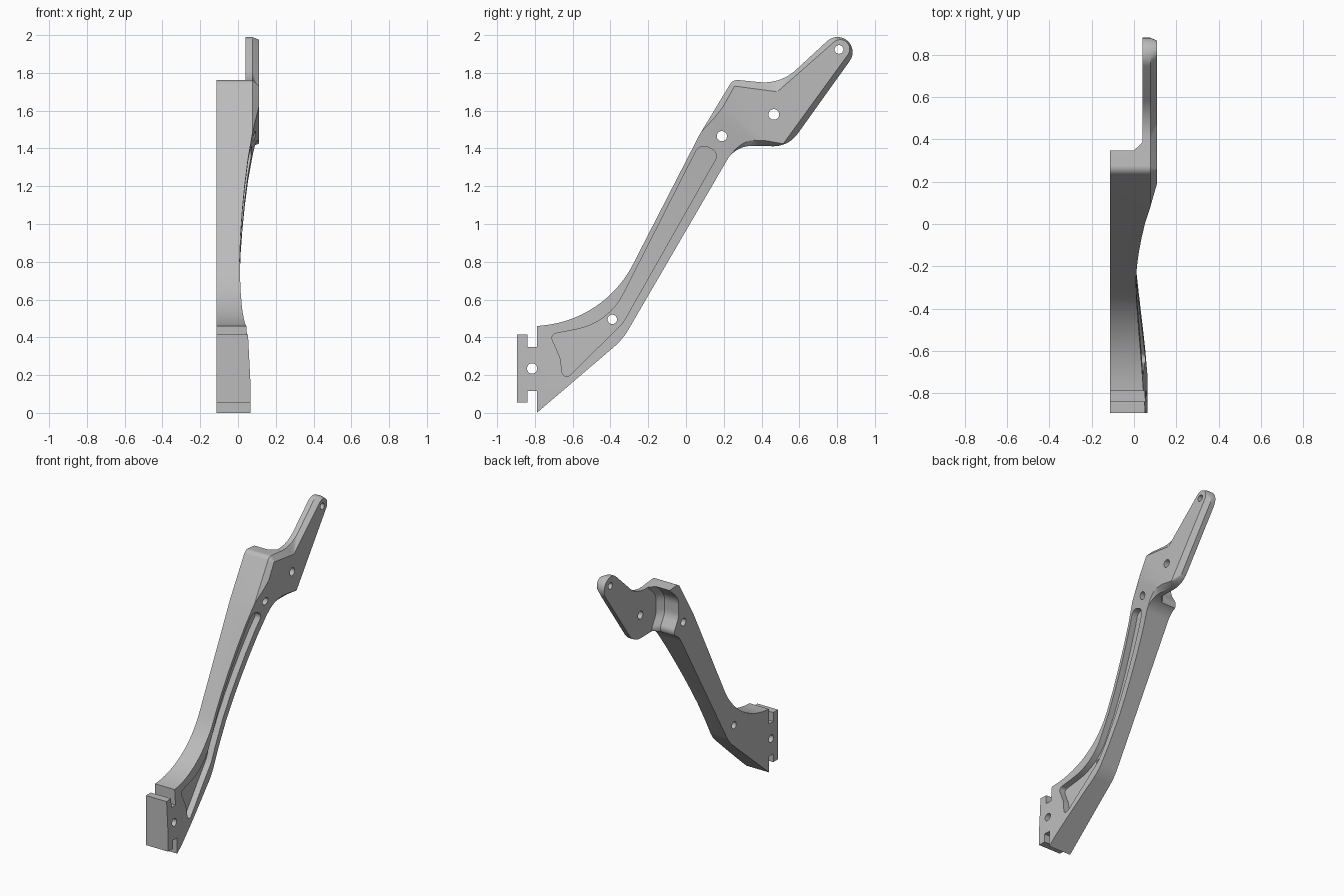
import bpy, bmesh, math
from mathutils import Vector

if "Cube" in bpy.data.objects:
    bpy.data.objects.remove(bpy.data.objects["Cube"])

metal = bpy.data.materials.new("plain_grey")
metal.use_nodes = True
metal.diffuse_color = (0.5, 0.5, 0.5, 1)
metal.node_tree.nodes["Principled BSDF"].inputs["Base Color"].default_value = (0.5, 0.5, 0.5, 1)


def fillet(corners, steps=14):
    """Round each (y, z, radius) corner of a closed outline."""
    out = []
    for i, (y, z, r) in enumerate(corners):
        p = Vector((y, z))
        if r == 0:
            out.append(p)
            continue
        a = (Vector(corners[i - 1][:2]) - p).normalized()
        b = (Vector(corners[(i + 1) % len(corners)][:2]) - p).normalized()
        half = a.angle(b) / 2
        centre = p + (a + b).normalized() * r / math.sin(half)
        start = p + a * r / math.tan(half) - centre
        end = p + b * r / math.tan(half) - centre
        sweep = start.angle(end)
        for k in range(steps + 1):
            t = k / steps
            out.append(centre + (start * math.sin((1 - t) * sweep)
                                 + end * math.sin(t * sweep)) / math.sin(sweep))
    return out


def at_x(outline, x):
    return [Vector((x, p[0], p[1])) for p in outline]


def loft(name, rings):
    """Solid skinned through matching rings of points."""
    bm = bmesh.new()
    loops = [[bm.verts.new(p) for p in ring] for ring in rings]
    n = len(loops[0])
    for low, high in zip(loops, loops[1:]):
        for i in range(n):
            j = (i + 1) % n
            bm.faces.new((low[i], low[j], high[j], high[i]))
    bm.faces.new(loops[0][::-1])
    bm.faces.new(loops[-1])
    bmesh.ops.recalc_face_normals(bm, faces=bm.faces)
    mesh = bpy.data.meshes.new(name)
    bm.to_mesh(mesh)
    bm.free()
    mesh.materials.append(metal)
    obj = bpy.data.objects.new(name, mesh)
    bpy.context.collection.objects.link(obj)
    return obj


def boolean(target, tool, operation="DIFFERENCE"):
    tool.hide_render = True
    mod = target.modifiers.new("cut", "BOOLEAN")
    mod.operation, mod.solver, mod.object = operation, "EXACT", tool
    bpy.context.view_layer.objects.active = target
    bpy.ops.object.modifier_apply(modifier=mod.name)
    bpy.data.objects.remove(tool)


# Bracket foot with two slots, shared by the outer and the chamfered outline
foot = [(-.79, .46, 0), (-.79, .35, 0), (-.84, .35, 0), (-.84, .415, 0),
        (-.895, .415, 0), (-.895, .055, 0), (-.84, .055, 0), (-.84, .115, 0),
        (-.79, .115, 0), (-.79, 0, 0), (-.335, .389, .35)]
elbow = [(-.433, .49, .6)]
head = [(.262, 1.415, .15), (.543, 1.41, .16), (1.32, 2.497, .08),
        (.5, 1.74, .25), (.248, 1.765, .045), (.07, 1.47, 0)]
head_inset = [(.28, 1.465, .12), (.515, 1.425, .004), (1.121, 2.26, .05),
              (.484, 1.70, .004), (.257, 1.73, .004), (.10, 1.45, 0)]
outer = fillet(foot + head + elbow)
inner = fillet(foot + head_inset + elbow)
arm = loft("support_arm", [at_x(outer, -.113), at_x(outer, .077), at_x(inner, .11)])


# Hollowed sweep of the outer face, running along the arm
def face_cutter(name, offset):
    curve = [(-1, .065), (-.42, .065), (-.25, .054), (-.13, .044), (0, .032),
             (.12, .022), (.28, .013), (.47, .009), (.62, .014), (.76, .023),
             (.91, .036), (1.06, .053), (1.24, .081), (1.42, .115), (1.6, .15)]
    shape = [(u, x + offset) for u, x in curve] + [(1.6, .4), (-1, .4)]
    return loft(name, [[Vector((x, .62 * u - .78 * v, .78 * u + .62 * v))
                        for u, x in shape] for v in (-2, 2)])


boolean(arm, face_cutter("face_cutter", 0))

# Long pocket whose floor follows the outer face
pocket = fillet([(-.72, .415, .025), (-.41, .475, .35), (.075, 1.43, .05),
                 (.175, 1.375, .04), (-.335, .475, .2), (-.65, .165, .025),
                 (-.665, .29, .1)], 8)
pocket_cutter = loft("pocket_cutter", [at_x(pocket, -.1), at_x(pocket, .3)])
boolean(pocket_cutter, face_cutter("pocket_floor", -.045), "INTERSECT")
boolean(arm, pocket_cutter)

# Relief behind the thin upper tab, with a curved and sloped step
wall = fillet([(1.2, 2.3, 0), (.35, 2.3, 0), (.355, 1.76, .03), (.245, 1.66, .12),
               (.245, 1.52, .12), (.30, 1.43, .05), (.23, 1.28, 0), (1.2, 1.2, 0)], 8)
step = [Vector((p.x + .04, p.y)) for p in wall]
boolean(arm, loft("tab_relief", [at_x(wall, -.3), at_x(wall, 0), at_x(step, .04)]))

# Bolt holes straight through
for y, z, r in [(-.815, .235, .027), (-.39, .495, .025), (.19, 1.465, .027),
                (.465, 1.58, .028), (.81, 1.924, .023)]:
    ring = [(y + r * math.cos(k * math.tau / 32), z + r * math.sin(k * math.tau / 32))
            for k in range(32)]
    boolean(arm, loft("hole_cutter", [at_x(ring, -.4), at_x(ring, .4)]))

# Smooth curves, keep machined edges crisp
bpy.ops.object.select_all(action="DESELECT")
arm.select_set(True)
bpy.context.view_layer.objects.active = arm
bpy.ops.object.shade_smooth_by_angle(angle=math.radians(25))
